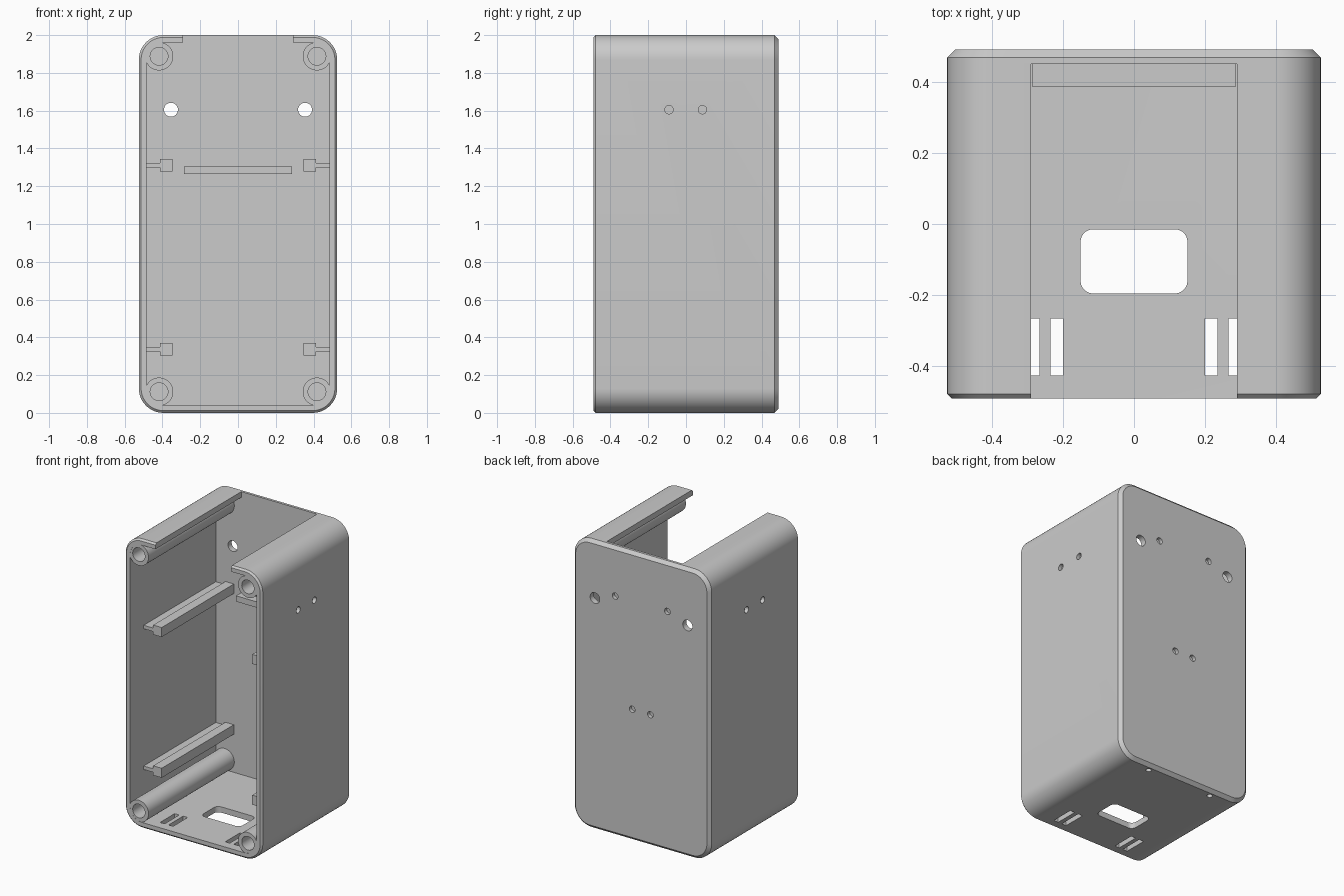
import bpy, bmesh
from math import pi, cos, sin, radians
from mathutils import Matrix, Vector

old = bpy.data.objects.get("Cube")
if old:
    bpy.data.objects.remove(old, do_unlink=True)

grey = bpy.data.materials.new("grey plastic")
grey.use_nodes = True
colour = (0.6, 0.6, 0.6, 1)
grey.diffuse_color = colour
grey.node_tree.nodes["Principled BSDF"].inputs["Base Color"].default_value = colour

HALF_W, HEIGHT, HALF_D = 0.525, 2.0, 0.49
WALL, RADIUS, BACK = 0.04, 0.13, 0.45


def finish(name, bm):
    bmesh.ops.recalc_face_normals(bm, faces=bm.faces)
    mesh = bpy.data.meshes.new(name)
    bm.to_mesh(mesh)
    bm.free()
    mesh.materials.append(grey)
    ob = bpy.data.objects.new(name, mesh)
    bpy.context.collection.objects.link(ob)
    return ob


def rounded_rect(hw, hh, r, steps=12):
    pts = []
    for q, (sx, sy) in enumerate(((1, 1), (-1, 1), (-1, -1), (1, -1))):
        for i in range(steps + 1):
            a = (q + i / steps) * pi / 2
            pts.append((sx * (hw - r) + r * cos(a), sy * (hh - r) + r * sin(a)))
    return pts


def loft(name, rings):
    """Skin a list of equal-length point rings and cap both ends."""
    bm = bmesh.new()
    loops = [[bm.verts.new(p) for p in ring] for ring in rings]
    n = len(loops[0])
    for a, b in zip(loops, loops[1:]):
        for i in range(n):
            j = (i + 1) % n
            bm.faces.new((a[i], a[j], b[j], b[i]))
    bm.faces.new(loops[0])
    bm.faces.new(loops[-1])
    return finish(name, bm)


def case_ring(inset, y):
    pts = rounded_rect(HALF_W - inset, HEIGHT / 2 - inset, RADIUS - inset)
    return [(x, y, z + HEIGHT / 2) for x, z in pts]


def box(name, x, y, z):
    bm = bmesh.new()
    bmesh.ops.create_cube(bm, size=1)
    for v in bm.verts:
        v.co = [r[0] if c < 0 else r[1] for c, r in zip(v.co, (x, y, z))]
    return finish(name, bm)


def rod(name, centre, r, length, axis):
    bm = bmesh.new()
    bmesh.ops.create_cone(bm, cap_ends=True, segments=32, radius1=r, radius2=r, depth=length)
    turn = Vector((0, 0, 1)).rotation_difference(Vector(axis)).to_matrix().to_4x4()
    bm.transform(Matrix.Translation(centre) @ turn)
    return finish(name, bm)


def cut(target, cutter):
    mod = target.modifiers.new("cut", "BOOLEAN")
    mod.operation, mod.solver, mod.object = "DIFFERENCE", "EXACT", cutter
    bpy.context.view_layer.objects.active = target
    bpy.ops.object.modifier_apply(modifier=mod.name)
    bpy.data.objects.remove(cutter, do_unlink=True)


# Hollow case, open at the front, chamfered at both rims
case = loft("case", [case_ring(WALL, BACK), case_ring(WALL, -HALF_D),
                     case_ring(0.012, -HALF_D), case_ring(0, -HALF_D + 0.012),
                     case_ring(0, HALF_D - 0.022), case_ring(0.022, HALF_D)])

# Wide opening in the top
cut(case, box("top_cutter", (-0.29, 0.29), (-0.6, BACK), (1.9, 2.1)))

# Rounded port in the floor
port = rounded_rect(0.15, 0.09, 0.035)
cut(case, loft("port_cutter", [[(x, y - 0.105, z) for x, y in port] for z in (-0.1, 0.1)]))

X, Y, Z = (1, 0, 0), (0, 1, 0), (0, 0, 1)
parts = [case]
for s, side in ((1, "left"), (-1, "right")):
    # Strap slots in the floor
    for a in (0.2, 0.265):
        cut(case, box("slot_cutter", sorted((s * a, s * (a + 0.035))), (-0.425, -0.265), (-0.1, 0.1)))
    # Through holes and shallow pits in the back
    cut(case, rod("hole_cutter", (s * 0.355, 0.47, 1.605), 0.037, 0.2, Y))
    for x, z in ((0.2, 1.66), (0.07, 0.91)):
        cut(case, rod("pit_cutter", (s * x, HALF_D, z), 0.022, 0.05, Y))
    # Shallow pits in the sides and floor
    for y in (-0.09, 0.087):
        cut(case, rod("pit_cutter", (s * HALF_W, y, 1.605), 0.022, 0.05, X))
    cut(case, rod("pit_cutter", (s * 0.25, 0.44, 0), 0.018, 0.05, Z))

    # Screw posts in the corners
    for z, level in ((0.112, "lower"), (HEIGHT - 0.112, "upper")):
        post = rod(f"{level}_{side}_post", (s * 0.418, -0.012, z), 0.075, 0.954, Y)
        cut(post, rod("bore_cutter", (s * 0.418, -0.15, z), 0.047, 0.9, Y))
        parts.append(post)

    # Side rails, a square bar on a thin web
    for z, level in ((0.337, "lower"), (1.312, "upper")):
        parts.append(box(f"{level}_{side}_rail", sorted((s * 0.347, s * 0.412)),
                         (-0.34, BACK + 0.01), (z - 0.033, z + 0.033)))
        parts.append(box(f"{level}_{side}_rail_web", sorted((s * 0.405, s * 0.495)),
                         (-0.34, BACK + 0.01), (z - 0.012, z + 0.012)))

# Shelf rib across the back wall
parts.append(box("back_rib", (-0.285, 0.285), (0.385, BACK + 0.01), (1.265, 1.305)))

for ob in bpy.context.selected_objects:
    ob.select_set(False)
for ob in parts:
    ob.select_set(True)
bpy.context.view_layer.objects.active = case
bpy.ops.object.shade_smooth_by_angle(angle=radians(30))
